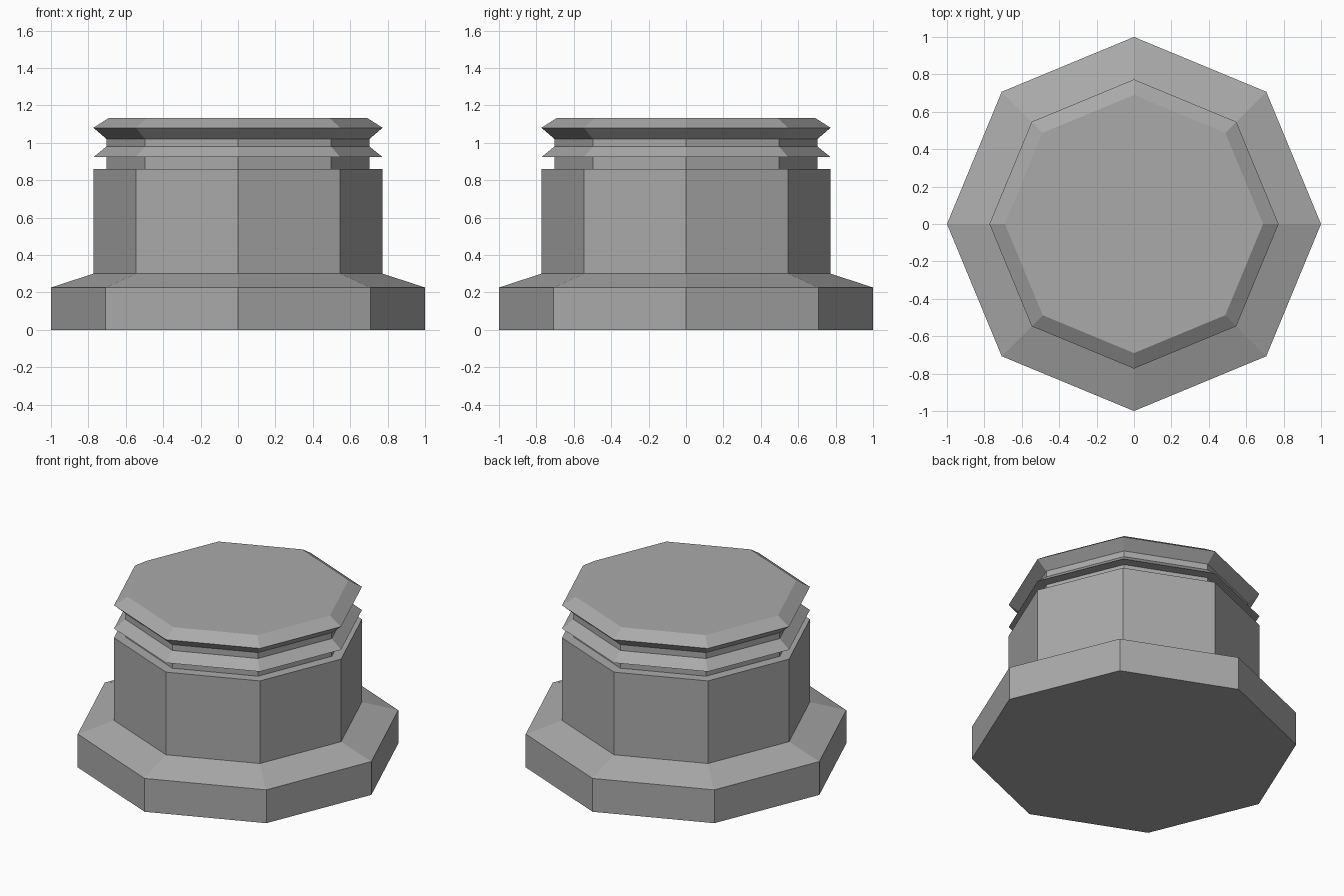
import bpy
import bmesh
from math import cos, sin, tau

cube = bpy.data.objects.get("Cube")
if cube:
    bpy.data.objects.remove(cube, do_unlink=True)

SIDES = 8

# Single plain grey
grey = bpy.data.materials.new("plain_grey")
grey.use_nodes = True
colour = (0.4, 0.4, 0.4, 1)
grey.diffuse_color = colour
grey.node_tree.nodes["Principled BSDF"].inputs["Base Color"].default_value = colour


def lathe(name, profile):
    """Turn (radius, height) points, listed bottom to top, into a capped octagonal solid."""
    bm = bmesh.new()
    rings = [[bm.verts.new((r * cos(tau * i / SIDES), r * sin(tau * i / SIDES), z))
              for i in range(SIDES)] for r, z in profile]
    for low, high in zip(rings, rings[1:]):
        for i in range(SIDES):
            j = (i + 1) % SIDES
            bm.faces.new((low[i], low[j], high[j], high[i]))
    bm.faces.new(rings[0][::-1])
    bm.faces.new(rings[-1])
    mesh = bpy.data.meshes.new(name)
    bm.to_mesh(mesh)
    bm.free()
    mesh.materials.append(grey)
    obj = bpy.data.objects.new(name, mesh)
    bpy.context.collection.objects.link(obj)
    return obj


# Foot, column, grooved neck and flared cap in one continuous turned profile
lathe("octagonal_pedestal", [
    (1.0, 0.0), (1.0, 0.226), (0.773, 0.3),      # foot with sloped top
    (0.773, 0.86), (0.703, 0.86),                # column and its shoulder
    (0.703, 0.923), (0.773, 0.923),              # lower groove and ring
    (0.703, 0.98), (0.703, 1.02),                # upper groove
    (0.773, 1.08), (0.69, 1.133),                # flared cap
])
